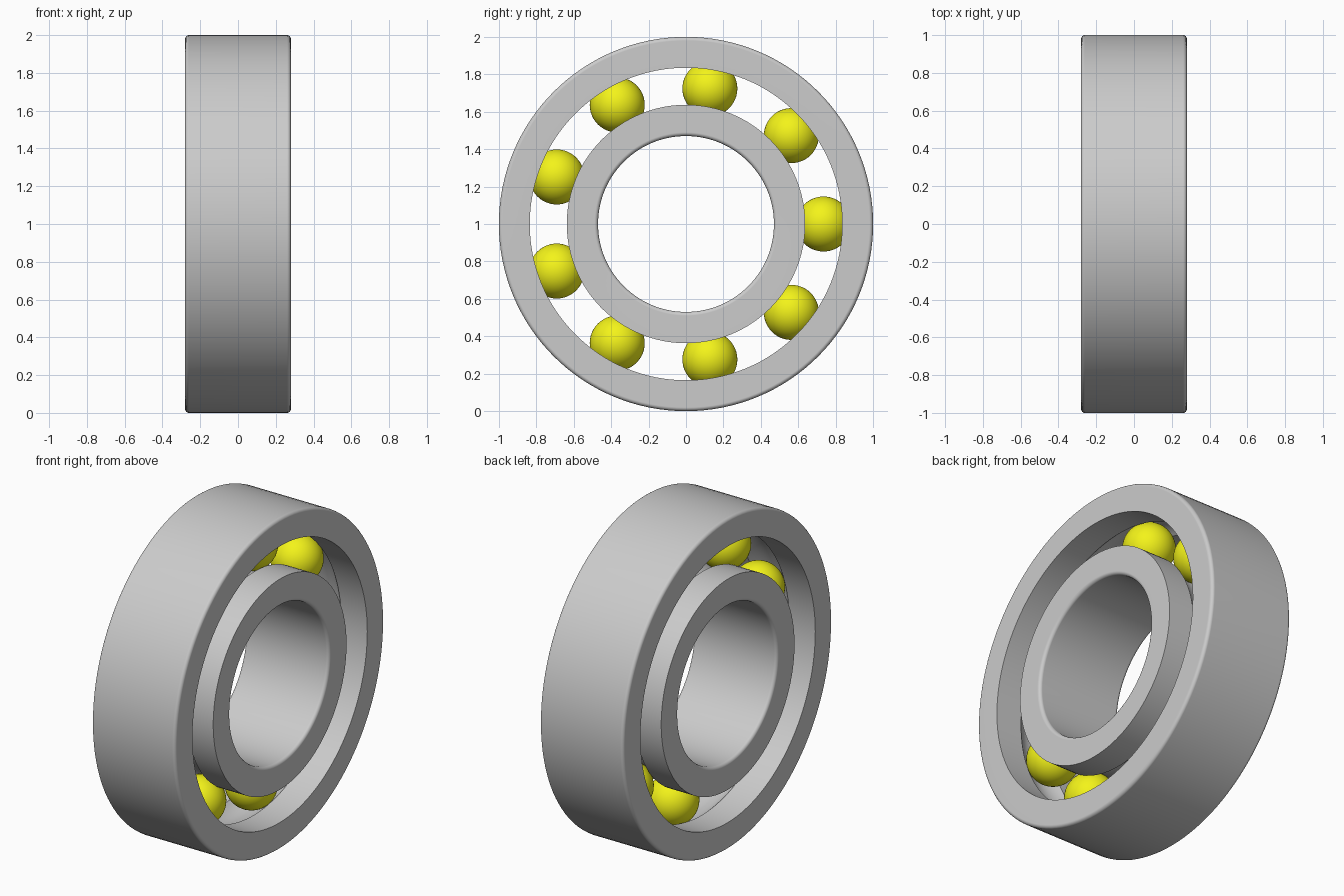
import bpy, bmesh, math
from mathutils import Vector

if "Cube" in bpy.data.objects:
    bpy.data.objects.remove(bpy.data.objects["Cube"])

HALF = 0.28                     # half width along x
PITCH, BALL_R = 0.735, 0.147    # ball circle and ball size
FILLET = 0.02
SEGS = 128
AXIS_Z = 1.0


def arc(cx, cr, rad, a0, a1, n):
    """Points (x, radius) along an arc, angles in radians."""
    return [(cx + rad * math.cos(a0 + (a1 - a0) * i / n),
             cr + rad * math.sin(a0 + (a1 - a0) * i / n)) for i in range(n + 1)]


def ring(name, plain_r, race_r):
    """Lathe a race: filleted plain surface on one side, ball groove on the other."""
    s = 1 if plain_r > race_r else -1
    edge = math.asin(abs(race_r - PITCH) / BALL_R)
    c = plain_r - s * FILLET
    q = math.pi / 2
    prof = arc(HALF - FILLET, c, FILLET, 0, s * q, 4)
    prof += arc(-HALF + FILLET, c, FILLET, s * q, s * 2 * q, 4)
    prof += [(-HALF, race_r)]
    prof += arc(0, PITCH, BALL_R, s * (math.pi - edge), s * edge, 14)
    prof += [(HALF, race_r)]

    bm = bmesh.new()
    loops = []
    for i in range(SEGS):
        a = 2 * math.pi * i / SEGS
        loops.append([bm.verts.new((x, r * math.cos(a), r * math.sin(a))) for x, r in prof])
    n = len(prof)
    for i in range(SEGS):
        p, t = loops[i], loops[(i + 1) % SEGS]
        for j in range(n):
            k = (j + 1) % n
            bm.faces.new((p[j], p[k], t[k], t[j]))
    bmesh.ops.recalc_face_normals(bm, faces=bm.faces)
    me = bpy.data.meshes.new(name)
    bm.to_mesh(me)
    bm.free()
    ob = bpy.data.objects.new(name, me)
    ob.location.z = AXIS_Z
    bpy.context.collection.objects.link(ob)
    bpy.ops.object.select_all(action='DESELECT')
    ob.select_set(True)
    bpy.context.view_layer.objects.active = ob
    bpy.ops.object.shade_smooth_by_angle(angle=math.radians(30))
    wn = ob.modifiers.new("weighted_normals", 'WEIGHTED_NORMAL')
    wn.keep_sharp = True
    return ob


# Races
ring("outer_ring", 1.0, 0.835)
ring("inner_ring", 0.47, 0.637)

# Balls
yellow = bpy.data.materials.new("yellow")
yellow.diffuse_color = (0.9, 0.9, 0.01, 1)
yellow.use_nodes = True
yellow.node_tree.nodes["Principled BSDF"].inputs["Base Color"].default_value = yellow.diffuse_color
ball_mesh = bpy.data.meshes.new("ball")
bm = bmesh.new()
bmesh.ops.create_uvsphere(bm, u_segments=48, v_segments=24, radius=BALL_R)
for f in bm.faces:
    f.smooth = True
bm.to_mesh(ball_mesh)
bm.free()
ball_mesh.materials.append(yellow)
for i in range(9):
    a = math.radians(40 * i)
    ball = bpy.data.objects.new(f"ball_{i + 1}", ball_mesh)
    ball.location = Vector((0, PITCH * math.cos(a), AXIS_Z + PITCH * math.sin(a)))
    bpy.context.collection.objects.link(ball)
